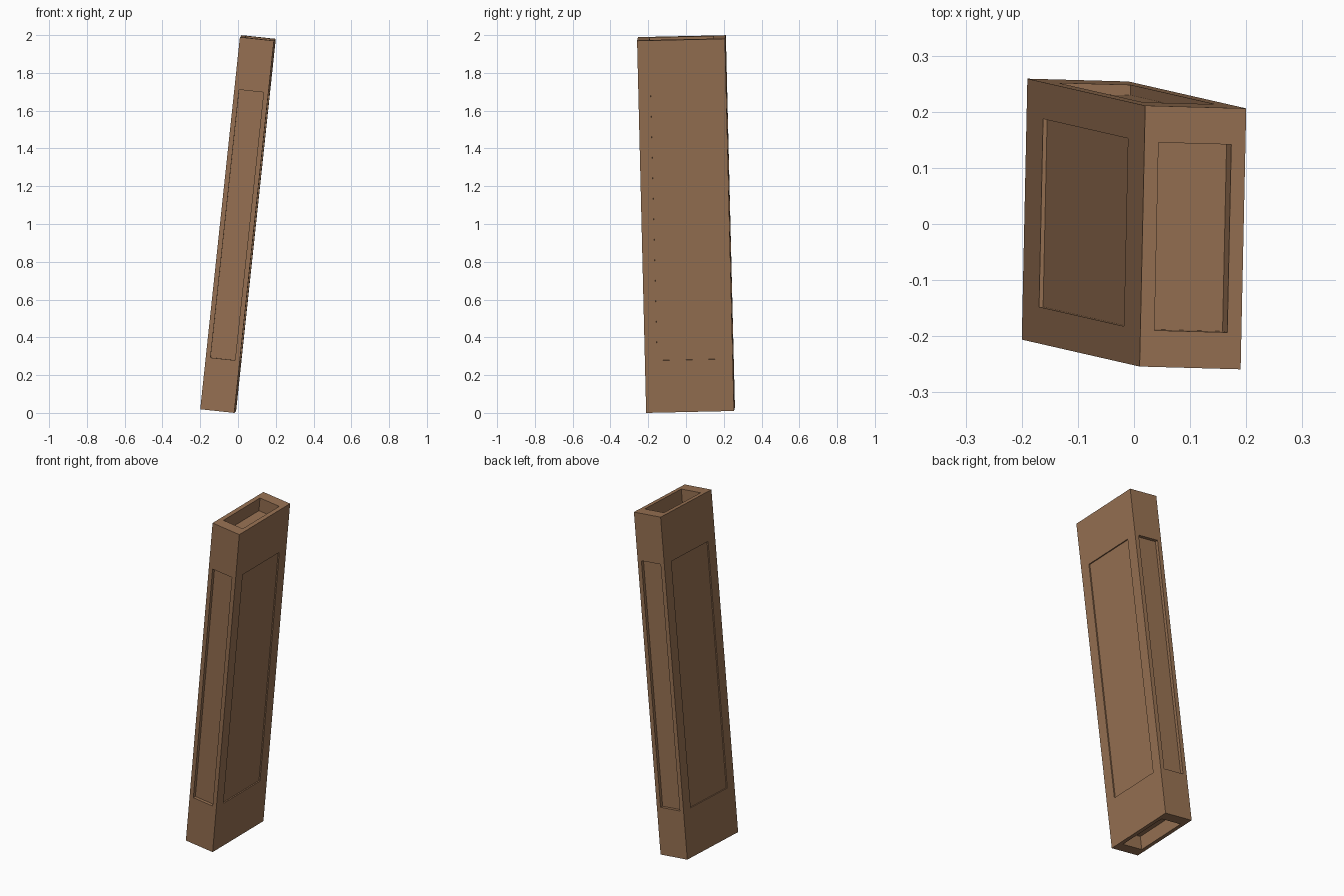
import bpy, bmesh
from mathutils import Matrix, Vector

if "Cube" in bpy.data.objects:
    bpy.data.objects.remove(bpy.data.objects["Cube"])

# Edge vectors of the leaning plank: width, depth, length
W = Vector((0.18, -0.005, -0.0193))
D = Vector((0.01, 0.465, 0.0102))
L = Vector((0.21, -0.048, 1.970))

# Unit block with a recessed panel in every face
bm = bmesh.new()
bmesh.ops.create_cube(bm, size=1.0)
panels = list(bm.faces)
bmesh.ops.inset_individual(bm, faces=panels, thickness=0.14, use_even_offset=True)
for face in bmesh.ops.extrude_discrete_faces(bm, faces=panels)["faces"]:
    bmesh.ops.translate(bm, verts=face.verts, vec=face.normal * -0.04)

# Stretch and tilt the block, then stand it on the floor
tilt = Matrix((W, D, L)).transposed().to_4x4()
bmesh.ops.transform(bm, matrix=tilt, verts=bm.verts)
low = min(v.co.z for v in bm.verts)
bmesh.ops.translate(bm, verts=bm.verts, vec=(0, 0, -low))
bmesh.ops.recalc_face_normals(bm, faces=bm.faces)

mesh = bpy.data.meshes.new("panelled_plank")
bm.to_mesh(mesh)
bm.free()
plank = bpy.data.objects.new("panelled_plank", mesh)
bpy.context.collection.objects.link(plank)

# Brown wood
wood = bpy.data.materials.new("brown_wood")
wood.diffuse_color = (0.31, 0.165, 0.085, 1)
wood.use_nodes = True
wood.node_tree.nodes["Principled BSDF"].inputs["Base Color"].default_value = wood.diffuse_color
mesh.materials.append(wood)
